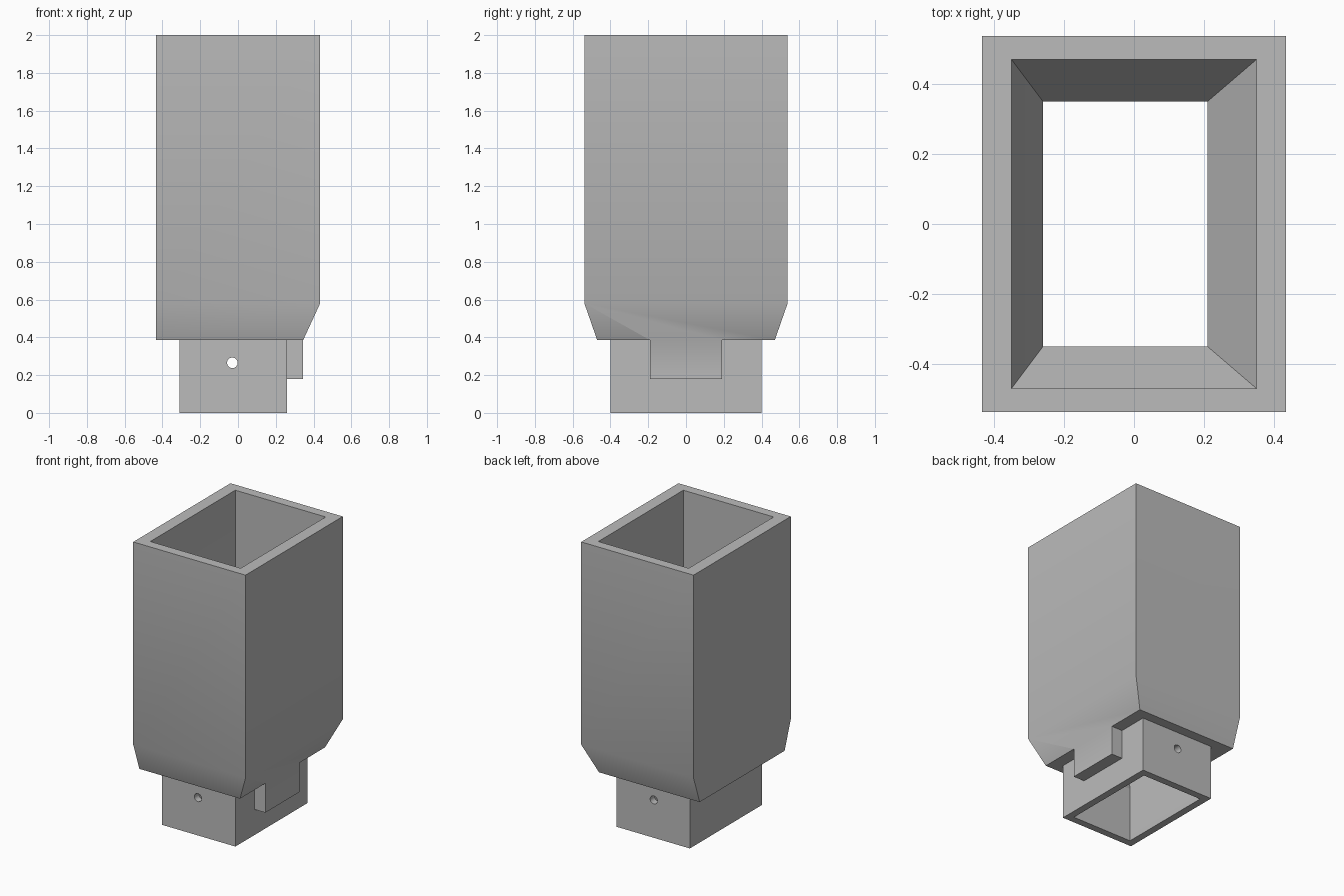
import bpy, bmesh, math

cube = bpy.data.objects.get("Cube")
if cube:
    bpy.data.objects.remove(cube, do_unlink=True)

grey = bpy.data.materials.new("plain_grey")
grey.use_nodes = True
COLOUR = (0.5, 0.5, 0.5, 1)
grey.diffuse_color = COLOUR
grey.node_tree.nodes["Principled BSDF"].inputs["Base Color"].default_value = COLOUR


def make_object(name, bm):
    bmesh.ops.recalc_face_normals(bm, faces=bm.faces)
    mesh = bpy.data.meshes.new(name)
    bm.to_mesh(mesh)
    bm.free()
    mesh.materials.append(grey)
    obj = bpy.data.objects.new(name, mesh)
    bpy.context.collection.objects.link(obj)
    return obj


def combine(target, cutter, operation):
    mod = target.modifiers.new(cutter.name, "BOOLEAN")
    mod.operation = operation
    mod.solver = "EXACT"
    mod.object = cutter
    bpy.context.view_layer.objects.active = target
    bpy.ops.object.modifier_apply(modifier=mod.name)
    bpy.data.objects.remove(cutter, do_unlink=True)


def loft(name, sections):
    """Closed shell through rectangles given as (x_min, x_max, half_y, z)."""
    bm = bmesh.new()
    rings = [[bm.verts.new(p) for p in ((a, -y, z), (b, -y, z), (b, y, z), (a, y, z))]
             for a, b, y, z in sections]
    for ring, following in zip(rings, rings[1:] + rings[:1]):
        for i in range(4):
            j = (i + 1) % 4
            bm.faces.new((ring[i], ring[j], following[j], following[i]))
    return make_object(name, bm)


# Hollow body: up the outside, over the rim, down the inside
housing = loft("hollow_housing", [
    (-0.31, 0.26, 0.40, 0),
    (-0.31, 0.26, 0.40, 0.385),
    (-0.435, 0.345, 0.47, 0.385),
    (-0.435, 0.435, 0.538, 0.58),
    (-0.435, 0.435, 0.538, 2),
    (-0.35, 0.35, 0.47, 2),
    (-0.35, 0.35, 0.47, 0.58),
    (-0.26, 0.21, 0.35, 0.385),
    (-0.26, 0.21, 0.35, 0),
])

# Locating tab under the sloping side
tab = bmesh.new()
bmesh.ops.create_cube(tab, size=1)
bmesh.ops.scale(tab, vec=(0.095, 0.38, 0.215), verts=tab.verts)
bmesh.ops.translate(tab, vec=(0.2975, 0, 0.2875), verts=tab.verts)
combine(housing, make_object("side_tab", tab), "UNION")

# Pin hole through the front and back of the neck
pin = bmesh.new()
bmesh.ops.create_cone(pin, cap_ends=True, segments=32, radius1=0.028, radius2=0.028, depth=1.2)
for v in pin.verts:
    x, y, z = v.co
    v.co = (x - 0.03, z, y + 0.265)
combine(housing, make_object("pin_hole", pin), "DIFFERENCE")

# Smooth the gentle bends and keep the corners sharp
bpy.ops.object.select_all(action="DESELECT")
housing.select_set(True)
bpy.context.view_layer.objects.active = housing
bpy.ops.object.shade_smooth_by_angle(angle=math.radians(30))
